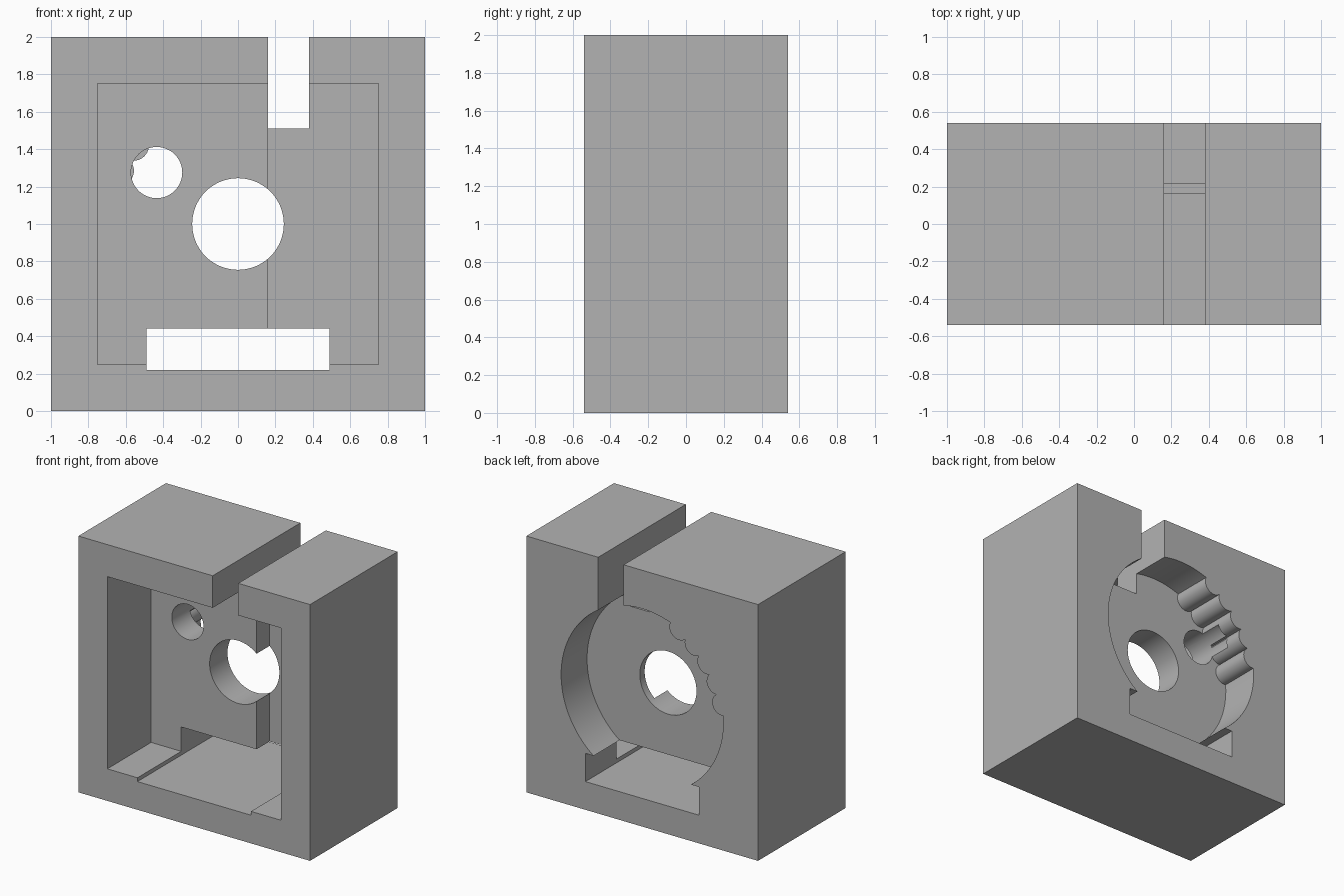
import bpy, bmesh, math
from mathutils import Vector

cube = bpy.data.objects.get("Cube")
if cube:
    bpy.data.objects.remove(cube, do_unlink=True)

DEPTH = 0.54      # half depth of the block
MARGIN = 0.1      # how far cutters pass through open faces

grey = bpy.data.materials.new("plain grey")
grey.use_nodes = True
grey.diffuse_color = (0.45, 0.45, 0.45, 1)
grey.node_tree.nodes["Principled BSDF"].inputs["Base Color"].default_value = grey.diffuse_color


def prism(name, outline, direction):
    """Solid made by extruding a closed planar outline."""
    bm = bmesh.new()
    face = bm.faces.new([bm.verts.new(p) for p in outline])
    moved = bmesh.ops.extrude_face_region(bm, geom=[face])["geom"]
    verts = [v for v in moved if isinstance(v, bmesh.types.BMVert)]
    bmesh.ops.translate(bm, verts=verts, vec=Vector(direction))
    bmesh.ops.recalc_face_normals(bm, faces=bm.faces)
    mesh = bpy.data.meshes.new(name)
    bm.to_mesh(mesh)
    bm.free()
    mesh.materials.append(grey)
    obj = bpy.data.objects.new(name, mesh)
    bpy.context.collection.objects.link(obj)
    return obj


def box(name, x0, x1, y0, y1, z0, z1):
    return prism(name, [(x0, y0, z0), (x1, y0, z0), (x1, y0, z1), (x0, y0, z1)],
                 (0, y1 - y0, 0))


def cylinder(name, x, z, radius, y0, y1, sides=64):
    ring = [(x + radius * math.cos(math.tau * i / sides), y0,
             z + radius * math.sin(math.tau * i / sides)) for i in range(sides)]
    return prism(name, ring, (0, y1 - y0, 0))


def cut(target, cutter):
    """Subtract the cutter and throw it away."""
    mod = target.modifiers.new("cut", "BOOLEAN")
    mod.operation = "DIFFERENCE"
    mod.solver = "EXACT"
    mod.object = cutter
    bpy.ops.object.select_all(action="DESELECT")
    bpy.context.view_layer.objects.active = target
    target.select_set(True)
    bpy.ops.object.modifier_apply(modifier=mod.name)
    bpy.data.objects.remove(cutter, do_unlink=True)


FRONT, BACK = -DEPTH - MARGIN, DEPTH + MARGIN

# Outer block
housing = box("housing_block", -1, 1, -DEPTH, DEPTH, 0, 2)

# Stepped front pocket, deeper on the right of the step
step = 0.16
plan = [(-0.75, FRONT), (0.75, FRONT), (0.75, 0.16), (step, 0.16), (step, 0), (-0.75, 0)]
cut(housing, prism("front_pocket", [(x, y, 0.25) for x, y in plan], (0, 0, 1.5)))

# Round back recess with a row of detent ridges along its rim
recess = cylinder("back_recess", 0, 1, 0.7, 0.22, BACK, 128)
for i in range(5):
    angle = math.radians(27 + 13 * i)
    cut(recess, cylinder("detent_ridge", -0.7 * math.sin(angle), 1 + 0.7 * math.cos(angle),
                         0.083, 0, BACK + MARGIN, 40))
cut(housing, recess)

# Shaft hole and small pin hole
cut(housing, cylinder("shaft_hole", 0, 1, 0.245, FRONT, BACK))
cut(housing, cylinder("pin_hole", -0.435, 1.275, 0.137, -0.1, 0.4, 48))

# Top slot and wide bottom slot
cut(housing, box("top_slot", step, 0.38, FRONT, BACK, 1.51, 2 + MARGIN))
cut(housing, box("bottom_slot", -0.49, 0.49, FRONT, BACK, 0.22, 0.44))

bpy.ops.object.shade_smooth_by_angle(angle=math.radians(30))
